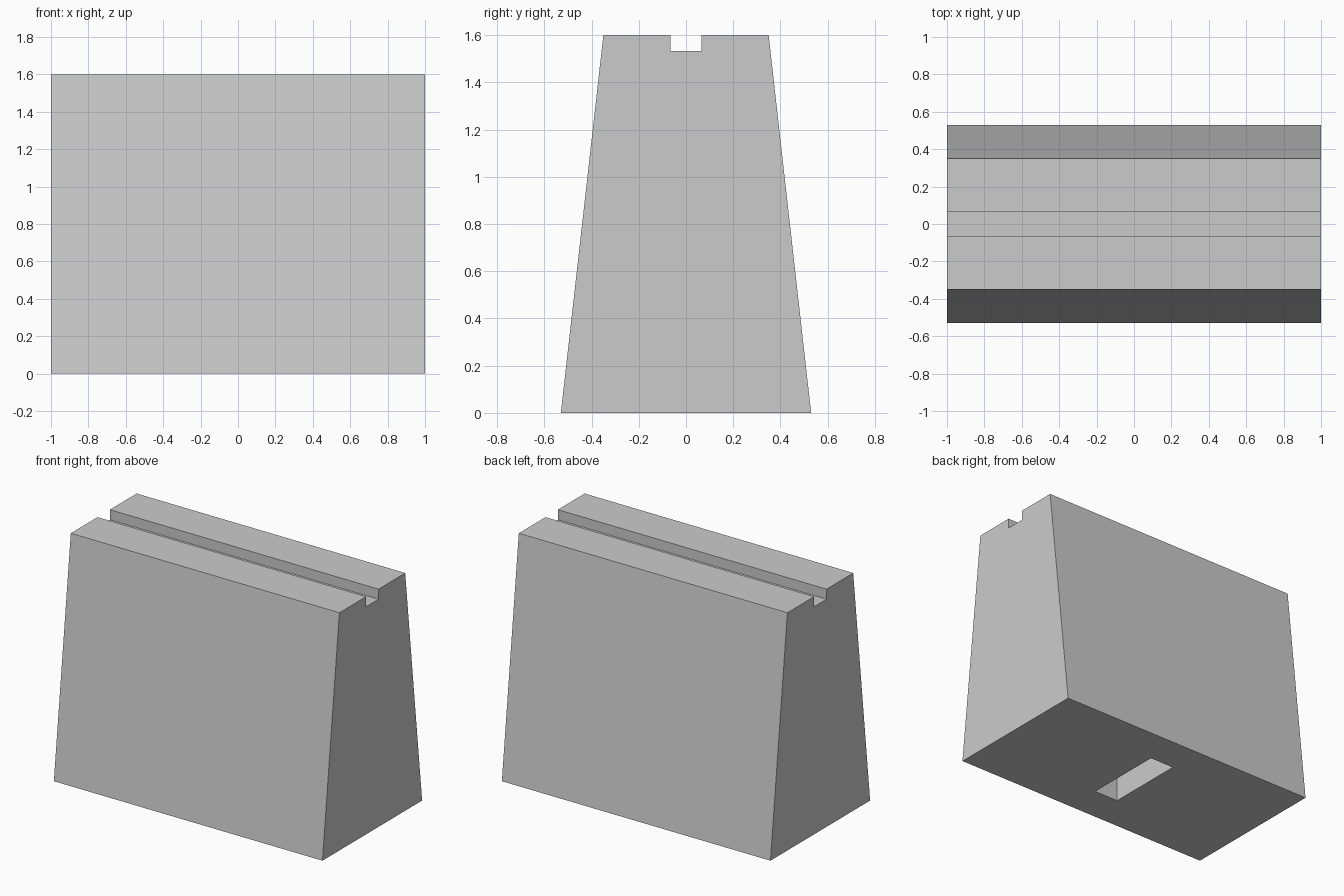
import bpy
import bmesh

cube = bpy.data.objects.get("Cube")
if cube:
    bpy.data.objects.remove(cube, do_unlink=True)

# One plain grey
grey = bpy.data.materials.new("light_grey")
grey.use_nodes = True
colour = (0.6, 0.6, 0.6, 1)
grey.diffuse_color = colour
grey.node_tree.nodes["Principled BSDF"].inputs["Base Color"].default_value = colour

LENGTH, HEIGHT = 2.0, 1.6
BASE_HALF, TOP_HALF = 0.53, 0.35
GROOVE_HALF, GROOVE_DEPTH = 0.066, 0.068
SOCKET_X, SOCKET_Y, SOCKET_DEPTH = 0.092, 0.28, 0.5


def extrude_profile(name, half_profile):
    """Mirror a (y, z) half profile and extrude it along x."""
    points = half_profile + [(-y, z) for y, z in reversed(half_profile)]
    bm = bmesh.new()
    face = bm.faces.new([bm.verts.new((-LENGTH / 2, y, z)) for y, z in points])
    result = bmesh.ops.extrude_face_region(bm, geom=[face])
    moved = [v for v in result["geom"] if isinstance(v, bmesh.types.BMVert)]
    bmesh.ops.translate(bm, verts=moved, vec=(LENGTH, 0, 0))
    return bm


# Tapered block with a groove along its top
bm = extrude_profile("block", [
    (BASE_HALF, 0), (TOP_HALF, HEIGHT), (GROOVE_HALF, HEIGHT),
    (GROOVE_HALF, HEIGHT - GROOVE_DEPTH)])
bmesh.ops.recalc_face_normals(bm, faces=bm.faces)
mesh = bpy.data.meshes.new("grooved_block")
bm.to_mesh(mesh)
bm.free()
mesh.materials.append(grey)
block = bpy.data.objects.new("grooved_block", mesh)
bpy.context.collection.objects.link(block)

# Rectangular socket cut up into the underside
bpy.ops.mesh.primitive_cube_add(size=2, location=(0, 0, 0))
cutter = bpy.context.object
cutter.name = "socket_cutter"
cutter.scale = (SOCKET_X, SOCKET_Y, SOCKET_DEPTH)
cutter.data.materials.append(grey)
cutter.hide_render = True
cutter.display_type = "WIRE"

cut = block.modifiers.new("socket", "BOOLEAN")
cut.operation = "DIFFERENCE"
cut.solver = "EXACT"
cut.object = cutter
